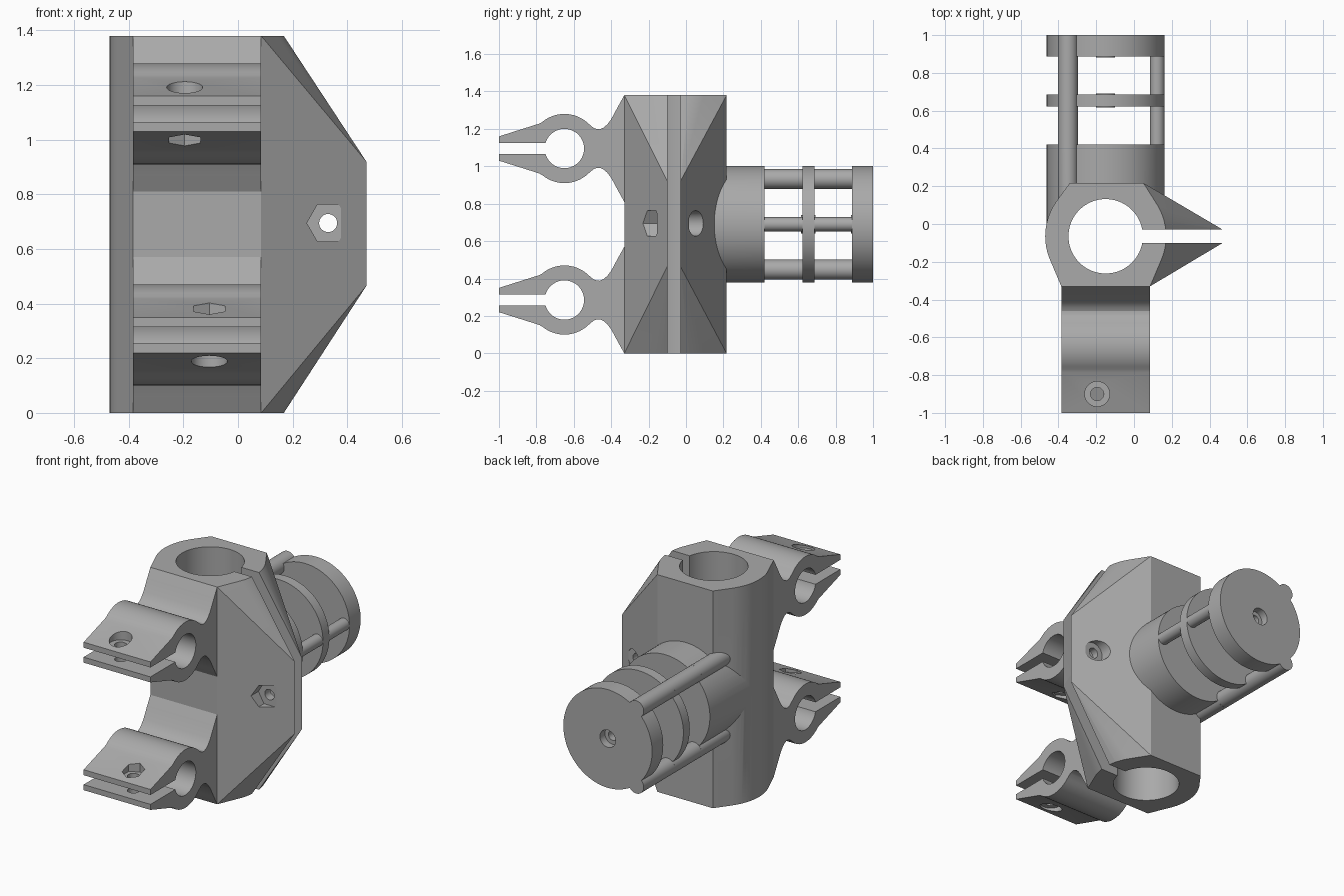
import bpy, bmesh, math
from mathutils import Vector, Matrix

if "Cube" in bpy.data.objects:
    bpy.data.objects.remove(bpy.data.objects["Cube"])

grey = bpy.data.materials.new("plain grey")
grey.diffuse_color = (0.40, 0.40, 0.40, 1)
grey.use_nodes = True
grey.node_tree.nodes["Principled BSDF"].inputs["Base Color"].default_value = grey.diffuse_color

CX, CY, MID, H = -0.15, -0.065, 0.69, 1.38   # bore axis, mid height, height


def to_object(name, bm):
    bmesh.ops.recalc_face_normals(bm, faces=bm.faces)
    mesh = bpy.data.meshes.new(name)
    bm.to_mesh(mesh)
    bm.free()
    mesh.materials.append(grey)
    ob = bpy.data.objects.new(name, mesh)
    bpy.context.collection.objects.link(ob)
    return ob


def rod(name, a, b, r, sides=48, spin=0.0):
    """Cylinder or prism running from point a to point b."""
    a, b = Vector(a), Vector(b)
    bm = bmesh.new()
    turn = (b - a).to_track_quat('Z', 'Y').to_matrix().to_4x4()
    bmesh.ops.create_cone(bm, cap_ends=True, segments=sides, radius1=r, radius2=r,
                          depth=(b - a).length,
                          matrix=Matrix.Translation((a + b) / 2) @ turn @ Matrix.Rotation(spin, 4, 'Z'))
    return to_object(name, bm)


def box(name, lo, hi):
    lo, hi = Vector(lo), Vector(hi)
    bm = bmesh.new()
    bmesh.ops.create_cube(bm, size=1, matrix=Matrix.Translation((lo + hi) / 2)
                          @ Matrix.Diagonal((*(hi - lo), 1)))
    return to_object(name, bm)


def combine(ob, others, operation):
    """Apply booleans to ob and remove the helper objects."""
    for other in others:
        mod = ob.modifiers.new("bool", 'BOOLEAN')
        mod.operation, mod.solver, mod.object = operation, 'EXACT', other
        bpy.context.view_layer.update()
        new = bpy.data.meshes.new_from_object(ob.evaluated_get(bpy.context.evaluated_depsgraph_get()))
        ob.modifiers.clear()
        ob.data = new
        bpy.data.objects.remove(other)


# Column with clamping ear: hull of the end outlines and the ear tip
bm = bmesh.new()
outline = [(-0.385, -0.33), (0.085, -0.33), (0.05, 0.217), (-0.34, 0.217)]
for i in range(72):
    t = 2 * math.pi * i / 72
    x, y = CX + 0.32 * math.cos(t), CY + 0.32 * math.sin(t)
    if -0.325 < y < 0.21:
        outline.append((x, y))
for z in (0, H):
    for x, y in outline:
        bm.verts.new((x, y, z))
for z in (0.465, 0.92):
    for y in (-0.1, -0.03):
        bm.verts.new((0.47, y, z))
hull = bmesh.ops.convex_hull(bm, input=bm.verts)
bmesh.ops.delete(bm, geom=list({g for g in hull["geom_interior"] + hull["geom_unused"]
                                if isinstance(g, bmesh.types.BMVert)}), context='VERTS')
bmesh.ops.dissolve_limit(bm, angle_limit=0.005, verts=bm.verts, edges=bm.edges)
body = to_object("clamp_body", bm)

# Socket root joined to the column, with its two low rails
rails = [(-0.2, 0.242), (-0.2, -0.242)]
combine(body, [rod("root", (CX, -0.02, MID), (CX, 0.42, MID), 0.312, 96)]
        + [rod("rail", (CX + x, 0, MID + z), (CX + x, 0.42, MID + z), 0.053) for x, z in rails], 'UNION')

# Bore, slit and ear bolt hole with hexagonal and round pockets
combine(body, [
    rod("bore", (CX, CY, -0.1), (CX, CY, H + 0.1), 0.197, 72),
    box("slit", (-0.08, -0.1, -0.1), (0.6, -0.03, H + 0.1)),
    rod("bolt", (0.33, -0.5, MID + 0.005), (0.33, 0.4, MID + 0.005), 0.033, 32),
    rod("nut", (0.33, -0.155, MID + 0.005), (0.33, -0.5, MID + 0.005), 0.078, 6, math.pi / 2),
    rod("head", (0.33, 0.015, MID + 0.005), (0.33, 0.4, MID + 0.005), 0.068, 32),
    rod("axis_hole", (CX, 0.2, MID), (CX, 0.5, MID), 0.03, 32),
], 'DIFFERENCE')


# Pipe clips: mirrored half profile extruded across the front
def clip(name, zc, screw_x, hex_side):
    half = [(-1.0, 0.065), (-0.785, 0.133)]
    half += [(-0.65 + 0.185 * math.cos(math.radians(a)), 0.185 * math.sin(math.radians(a)))
             for a in range(130, 40, -6)]
    half += [(-0.495, 0.111), (-0.478, 0.104), (-0.46, 0.103), (-0.44, 0.112),
             (-0.42, 0.13), (-0.4, 0.157), (-0.365, 0.222), (-0.33, 0.285), (-0.3, 0.285)]
    loop = half + [(y, -z) for y, z in reversed(half)]
    bm = bmesh.new()
    face = bm.faces.new([bm.verts.new((-0.385, y, zc + z)) for y, z in loop])
    out = bmesh.ops.extrude_face_region(bm, geom=[face])
    bmesh.ops.translate(bm, vec=(0.47, 0, 0),
                        verts=[v for v in out["geom"] if isinstance(v, bmesh.types.BMVert)])
    ob = to_object(name, bm)
    cutters = [
        rod("pipe", (-0.6, -0.65, zc), (0.3, -0.65, zc), 0.105, 64),
        box("gap", (-0.6, -1.1, zc - 0.03), (0.3, -0.7, zc + 0.03)),
        rod("screw", (screw_x, -0.9, zc - 0.4), (screw_x, -0.9, zc + 0.4), 0.035, 32),
    ]
    for side in (1, -1):
        cutters.append(rod("pocket", (screw_x, -0.9, zc + side * 0.062),
                           (screw_x, -0.9, zc + side * 0.4), 0.066,
                           6 if side == hex_side else 32, 0))
    combine(ob, cutters, 'DIFFERENCE')
    return ob


parts = [body, clip("upper_clip", 1.095, -0.195, -1), clip("lower_clip", 0.285, -0.105, 1)]

# Discs of the cage, with the axial hole and thin raised rings
for name, y0, y1 in (("middle_disc", 0.622, 0.686), ("end_disc", 0.888, 1.0)):
    disc = rod(name, (CX, y0, MID), (CX, y1, MID), 0.312, 96)
    combine(disc, [rod("rail", (CX + x, y0, MID + z), (CX + x, y1, MID + z), 0.053)
                   for x, z in rails], 'UNION')
    combine(disc, [rod("ring", (CX, y0 - 0.006, MID),
                       (CX, y1 + (0.006 if y1 < 0.9 else -0.05), MID), 0.05, 32)], 'UNION')
    holes = [rod("axis_hole", (CX, 0.5, MID), (CX, 1.1, MID), 0.03, 32)]
    if y1 > 0.9:
        holes.append(rod("counterbore", (CX, 0.95, MID), (CX, 1.1, MID), 0.055, 32))
    combine(disc, holes, 'DIFFERENCE')
    parts.append(disc)

# Cage bars between the discs
for i, (x, z, r) in enumerate([(*rails[0], 0.053), (*rails[1], 0.053), (0.273, 0, 0.038)]):
    for j, (y0, y1) in enumerate([(0.415, 0.627), (0.681, 0.893)]):
        parts.append(rod(f"cage_bar_{i}_{j}", (CX + x, y0, MID + z), (CX + x, y1, MID + z), r, 32))

# Smooth curves, sharp edges
for ob in parts:
    bpy.ops.object.select_all(action='DESELECT')
    ob.select_set(True)
    bpy.context.view_layer.objects.active = ob
    bpy.ops.object.shade_smooth_by_angle(angle=math.radians(25))
